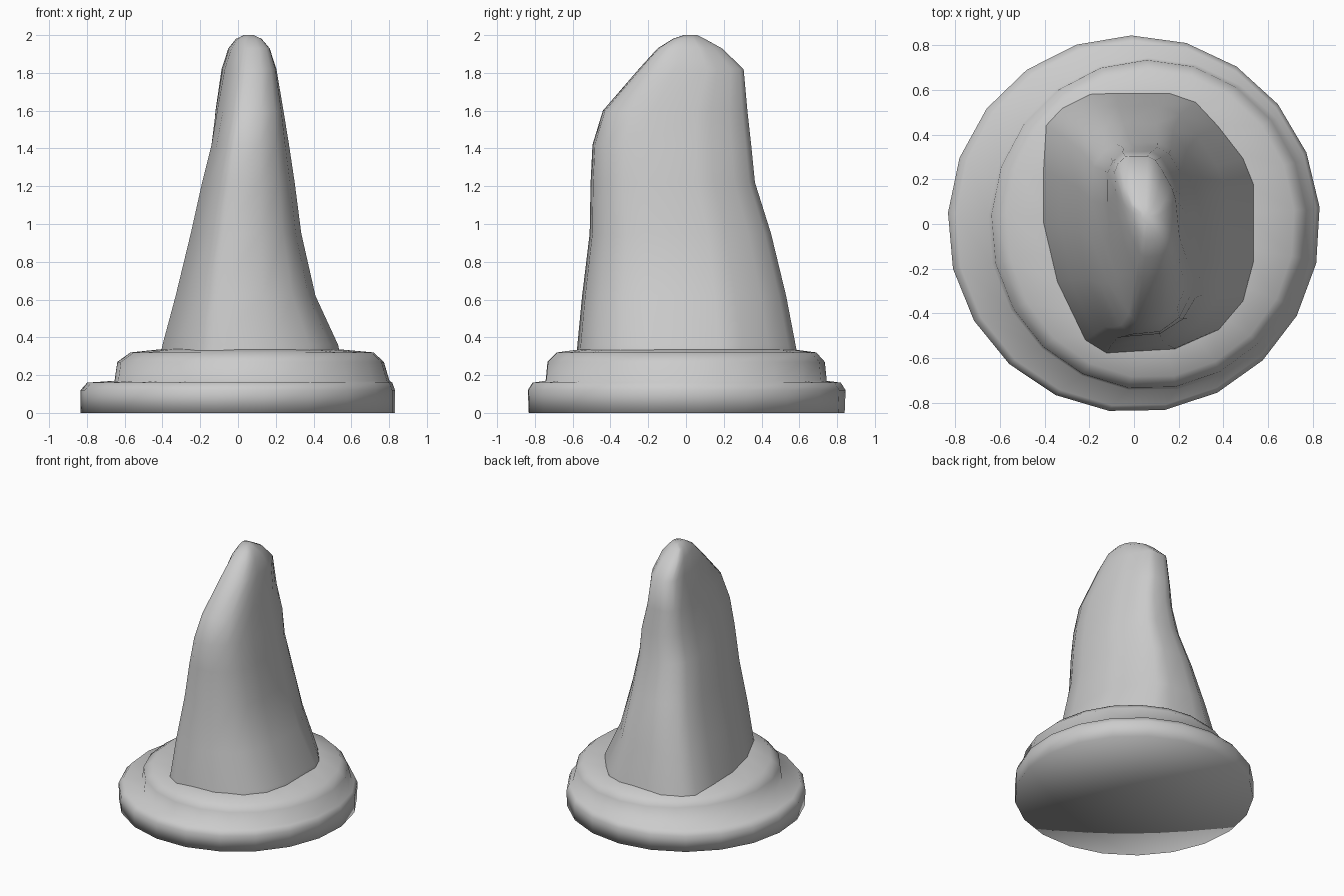
import bpy
import bmesh
import math

# Remove the default cube only
cube = bpy.data.objects.get("Cube")
if cube:
    bpy.data.objects.remove(cube, do_unlink=True)

# Weathered grey stone colour
stone_grey = bpy.data.materials.new("stone_grey")
stone_grey.use_nodes = True
colour = (0.6, 0.6, 0.6, 1.0)
stone_grey.diffuse_color = colour
stone_grey.node_tree.nodes["Principled BSDF"].inputs["Base Color"].default_value = colour


def fit_ring(outline, left, right, front, back, height, shear=0.0):
    """Stretch a unit outline to the given bounds at one height."""
    centre_x, half_x = (left + right) / 2, (right - left) / 2
    centre_y, half_y = (front + back) / 2, (back - front) / 2
    return [(centre_x + half_x * u + shear * half_y * v,
             centre_y + half_y * v, height) for u, v in outline]


def loft(name, rings, closed_bottom):
    """Skin a stack of rings, close the top and optionally the underside."""
    bm = bmesh.new()
    loops = [[bm.verts.new(point) for point in ring] for ring in rings]
    count = len(loops[0])
    for lower, upper in zip(loops, loops[1:]):
        for i in range(count):
            j = (i + 1) % count
            bm.faces.new((lower[i], lower[j], upper[j], upper[i]))
    bm.faces.new(loops[-1])
    if closed_bottom:
        hub = bm.verts.new((0, 0, loops[0][0].co.z))
        for i in range(count):
            bm.faces.new((loops[0][(i + 1) % count], loops[0][i], hub))
    bmesh.ops.recalc_face_normals(bm, faces=bm.faces)
    mesh = bpy.data.meshes.new(name)
    bm.to_mesh(mesh)
    bm.free()
    mesh.materials.append(stone_grey)
    for polygon in mesh.polygons:
        polygon.use_smooth = True
    obj = bpy.data.objects.new(name, mesh)
    bpy.context.collection.objects.link(obj)
    return obj


# Round stepped plinth: the upper step sits off centre
SIDES = 21
circle = [(math.cos(a), math.sin(a)) for a in
          (math.tau * (i + 0.3) / SIDES for i in range(SIDES))]
plinth_bounds = [
    # left, right, front, back, height
    (-0.835, 0.835, -0.84, 0.84, 0.0),
    (-0.835, 0.835, -0.845, 0.845, 0.12),
    (-0.80, 0.82, -0.82, 0.82, 0.16),
    (-0.655, 0.805, -0.75, 0.745, 0.17),
    (-0.64, 0.775, -0.74, 0.735, 0.27),
    (-0.57, 0.72, -0.69, 0.69, 0.32),
    (-0.38, 0.50, -0.54, 0.54, 0.34),
]
loft("stepped_plinth", [fit_ring(circle, *b) for b in plinth_bounds], True)

# Upright stone: rounded block section, cut back at its front right corner
section = [
    (1, -.3), (1, .3), (.9, .5), (.66, .75), (.45, .93), (.2, 1),
    (-.3, 1), (-.55, .99), (-.82, .88), (-.97, .75), (-1, .4), (-1, 0),
    (-.87, -.45), (-.6, -.9), (-.4, -1), (.25, -.97), (.67, -.82), (.9, -.6),
]
stone_bounds = [
    # left, right, front, back, height, shear
    (-0.41, 0.54, -0.58, 0.59, 0.31),
    (-0.40, 0.53, -0.575, 0.58, 0.36),
    (-0.33, 0.41, -0.55, 0.53, 0.62),
    (-0.25, 0.335, -0.51, 0.45, 0.95),
    (-0.19, 0.30, -0.505, 0.365, 1.22),
    (-0.14, 0.27, -0.495, 0.345, 1.42),
    (-0.11, 0.235, -0.44, 0.325, 1.6, -0.05),
    (-0.07, 0.195, -0.25, 0.305, 1.82, -0.1),
    (-0.035, 0.16, -0.15, 0.19, 1.93, -0.15),
    (0.0, 0.12, -0.07, 0.10, 1.98, -0.2),
    (0.035, 0.08, -0.01, 0.06, 2.0, -0.2),
]
loft("upright_stone", [fit_ring(section, *b) for b in stone_bounds], False)
